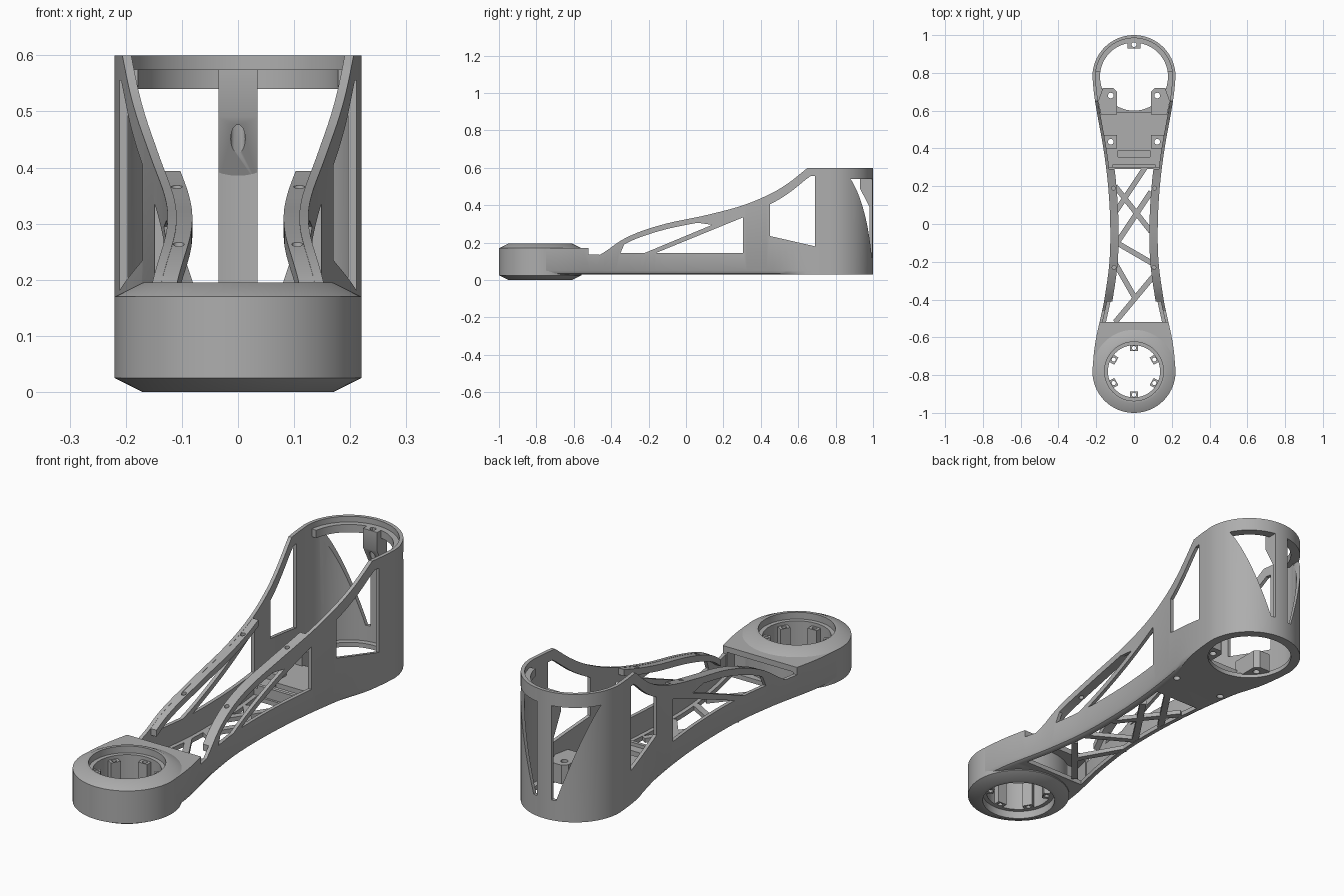
import bpy, bmesh, math
from mathutils import Matrix, Vector

if "Cube" in bpy.data.objects:
    bpy.data.objects.remove(bpy.data.objects["Cube"])

grey = bpy.data.materials.new("plain grey")
grey.use_nodes = True
tone = (0.42, 0.42, 0.42, 1)
grey.diffuse_color = tone
grey.node_tree.nodes["Principled BSDF"].inputs["Base Color"].default_value = tone

R, CY = 0.22, 0.78      # end radius and end centre distance
HOLE = 0.18             # rear floor opening


def finish(name, bm):
    bmesh.ops.recalc_face_normals(bm, faces=bm.faces)
    me = bpy.data.meshes.new(name)
    bm.to_mesh(me)
    bm.free()
    me.materials.append(grey)
    ob = bpy.data.objects.new(name, me)
    bpy.context.collection.objects.link(ob)
    return ob


def loft(name, rings, caps=True):
    """Skin closed rings of points, in order."""
    bm = bmesh.new()
    vs = [[bm.verts.new(p) for p in ring] for ring in rings]
    n = len(vs[0])
    pairs = list(zip(vs, vs[1:])) + ([] if caps else [(vs[-1], vs[0])])
    for a, b in pairs:
        for i in range(n):
            j = (i + 1) % n
            bm.faces.new((a[i], a[j], b[j], b[i]))
    if caps:
        bm.faces.new(vs[0])
        bm.faces.new(vs[-1])
    return finish(name, bm)


def prism_x(name, yz, x0, x1):
    return loft(name, [[(x, y, z) for y, z in yz] for x in (x0, x1)])


def prism_z(name, xy, z0, z1):
    return loft(name, [[(x, y, z) for x, y in xy] for z in (z0, z1)])


def box(name, x0, x1, y0, y1, z0, z1):
    return prism_z(name, [(x0, y0), (x1, y0), (x1, y1), (x0, y1)], z0, z1)


def disc(name, x, y, r, z0, z1, n=96):
    turn = [math.tau * i / n for i in range(n)]
    return prism_z(name, [(x + r * math.cos(a), y + r * math.sin(a)) for a in turn], z0, z1)


def revolve(name, profile, cy, a0=0, a1=360, n=96):
    full = a1 - a0 == 360
    angles = [math.radians(a0 + (a1 - a0) * i / n) for i in range(n + (not full))]
    rings = [[(r * math.cos(a), cy + r * math.sin(a), z) for r, z in profile] for a in angles]
    return loft(name, rings, caps=not full)


def boolean(ob, tool, op="DIFFERENCE"):
    tool.hide_render = True
    m = ob.modifiers.new("cut", "BOOLEAN")
    m.object, m.operation, m.solver = tool, op, "EXACT"
    dg = bpy.context.evaluated_depsgraph_get()
    me = bpy.data.meshes.new_from_object(ob.evaluated_get(dg))
    ob.modifiers.clear()
    ob.data = me
    bpy.data.objects.remove(tool)


def curve(pts):
    """Smooth function through the given points."""
    def slope(i):
        a, b = pts[max(i - 1, 0)], pts[min(i + 1, len(pts) - 1)]
        return (b[1] - a[1]) / (b[0] - a[0])

    def f(t):
        t = min(max(t, pts[0][0]), pts[-1][0])
        i = max(k for k in range(len(pts) - 1) if pts[k][0] <= t)
        (p, u), (q, v) = pts[i], pts[i + 1]
        h, s = q - p, (t - p) / (q - p)
        return (u * (1 + 2 * s) * (1 - s) ** 2 + h * slope(i) * s * (1 - s) ** 2
                + v * s * s * (3 - 2 * s) + h * slope(i + 1) * s * s * (s - 1))
    return f


def steps(a, b, n):
    return [a + (b - a) * i / n for i in range(n + 1)]


width = curve([(-0.78, R), (-0.68, 0.212), (-0.6, 0.2), (-0.5, 0.178), (-0.4, 0.157), (-0.2, 0.13),
               (0, 0.126), (0.2, 0.137), (0.4, 0.162), (0.6, 0.198), (0.7, 0.213), (0.78, R)])
top = curve([(-0.46, 0.135), (-0.42, 0.16), (-0.35, 0.21), (-0.25, 0.257), (-0.1, 0.303),
             (0.1, 0.345), (0.3, 0.398), (0.45, 0.46), (0.55, 0.52), (0.65, 0.6)])


def outline(y0, inset, y1=CY):
    """Plan shape of the arm; it gains the round rear end when it reaches that far."""
    off = inset if callable(inset) else (lambda y: inset)
    right = [(width(y) - off(y), y) for y in steps(y0, y1, 44)]
    if y1 == CY:
        r = R - off(CY)
        right += [(r * math.cos(a), CY + r * math.sin(a)) for a in steps(0, math.pi / 2, 24)[1:-1]]
        tip = [(0, CY + r)]
    else:
        tip = []
    return right + tip + [(-x, y) for x, y in reversed(right)]


# Arm shell: hollow body trimmed to the side silhouette
def soft(y):
    return 0.02 * min(1, max(0, (0.62 - y) / 0.15))


levels = [(0.03, soft), (0.036, lambda y: soft(y) * 0.4), (0.05, 0), (0.6, 0)]
body = loft("arm_shell", [[(x, y, z) for x, y in outline(-0.76, s)] for z, s in levels])
side = [(-0.8, 0), (-0.8, 0.17), (-0.52, 0.17), (-0.52, 0.137)]
side += [(y, top(y)) for y in steps(-0.46, 0.65, 40)] + [(0.65, 0.7), (1.1, 0.7), (1.1, 0)]
boolean(body, prism_x("silhouette", side, -0.4, 0.4), "INTERSECT")
boolean(body, prism_z("inside", outline(-0.52, 0.016), 0.05, 0.8))
boolean(body, prism_z("neck_inside", outline(-0.6, 0.02, -0.4), 0.05, 0.145))
boolean(body, disc("front_bore", 0, -CY, 0.16, -0.1, 0.4))
boolean(body, disc("rear_bore", 0, CY, HOLE, -0.1, 0.2))
boolean(body, prism_z("floor_window", outline(-0.54, 0.034, 0.29), -0.1, 0.1))

# Side windows, cut through both walls
upper = [(y, top(y) - 0.03) for y in steps(-0.33, 0.06, 14)]
windows = [
    [(-0.16, 0.145), (0.305, 0.145), (0.305, 0.335)],
    [(-0.35, 0.145), (-0.22, 0.145), (0.14, 0.295)] + upper[::-1],
    [(0.45, 0.235), (0.69, 0.18), (0.69, 0.555), (0.665, 0.555)]
    + [(y, top(y) - 0.055) for y in steps(0.64, 0.45, 8)],
]
for pts in windows:
    boolean(body, prism_x("side_window", pts, -0.4, 0.4))

# Rear windows either side of the middle post
for s in (-1, 1):
    tri = [(0.035, 0.12), (0.055, 0.12), (0.196, 0.54), (0.035, 0.54)]
    boolean(body, loft("rear_window", [[(s * x, y, z) for x, z in tri] for y in (0.85, 1.1)]))

# Floor lattice
struts = [((-0.10, -0.52), (0.1, -0.28)), ((-0.11, -0.19), (0.01, -0.4)), ((-0.09, -0.1), (0.1, -0.21)),
          ((-0.09, -0.1), (0.09, 0.17)), ((-0.1, 0.2), (0.09, -0.04)), ((-0.1, 0.06), (0.06, 0.3))]
for a, b in struts:
    a, b = Vector(a), Vector(b)
    d = (b - a).normalized() * 0.014
    n = Vector((-d.y, d.x))
    prism_z("floor_strut", [a + n, a - n, b - n, b + n], 0.031, 0.05)

# Mounting plate with its slot
plate = prism_z("mounting_plate", outline(0.3, 0.012, 0.59), 0.04, 0.08)
boolean(plate, disc("bore", 0, CY, HOLE, -0.1, 0.2))
boolean(plate, box("slot", -0.085, 0.085, 0.355, 0.39, 0.06, 0.2))
box("plate_lip", -0.115, 0.115, 0.3, 0.315, 0.06, 0.095)

# Mounting posts with screw holes through the floor
for s in (-1, 1):
    rear = [(0.175, 0.58), (0.09, 0.58), (0.09, 0.7), (0.11, 0.72), (0.165, 0.72), (0.19, 0.65)]
    front = [(0.09, 0.4), (0.15, 0.4), (0.158, 0.47), (0.09, 0.47)]
    for name, pts, hy, z in (("rear_post", rear, 0.68, 0.13), ("front_post", front, 0.435, 0.11)):
        post = prism_z(name, [(s * x, y) for x, y in pts], 0.045, z)
        parts = [post, body] + ([plate] if hy < 0.5 else [])
        for ob in parts:
            boolean(ob, disc("screw_hole", s * 0.123, hy, 0.015, -0.1, 0.17, 24))

# Inner rails along the top edges
for s in (-1, 1):
    rings = []
    for y in steps(-0.41, 0.29, 40):
        w, z = width(y), top(y)
        rings.append([(s * (w - 0.044), y, z - 0.03), (s * (w - 0.008), y, z - 0.03),
                      (s * (w - 0.008), y, z - 0.001), (s * (w - 0.044), y, z - 0.001)])
    rail = loft("top_rail", rings)
    for y in (-0.23, 0.19):
        boolean(rail, disc("rail_hole", s * (width(y) - 0.027), y, 0.01, 0, 0.6, 20))

# Rear rim and the boss on the middle post
revolve("rear_rim", [(HOLE, 0.54), (0.212, 0.54), (0.212, 0.575), (HOLE, 0.575)], CY, 8, 172, 60)
boss = prism_x("rear_boss", [(0.93, 0.575), (0.93, 0.49), (0.992, 0.37), (0.992, 0.575)], -0.035, 0.035)
boolean(boss, disc("boss_hole", 0, 0.95, 0.013, 0.3, 0.7, 24))

# Front clamp ring with liner and six drilled tabs
revolve("front_ring", [(0.156, 0), (0.17, 0), (R, 0.025), (R, 0.17), (0.17, 0.195), (0.156, 0.195)], -CY)
revolve("ring_liner", [(0.138, 0.035), (0.158, 0.035), (0.158, 0.165), (0.138, 0.165)], -CY)
tab = box("ring_tab", 0.108, 0.145, -0.022, 0.022, 0.035, 0.15)
boolean(tab, disc("tab_hole", 0.124, 0, 0.011, 0, 0.3, 20))
for k in range(6):
    t = tab if k == 0 else tab.copy()
    if k:
        bpy.context.collection.objects.link(t)
    t.matrix_world = Matrix.Translation((0, -CY, 0)) @ Matrix.Rotation(math.radians(30 + 60 * k), 4, "Z")

# Smooth the curved walls, keep hard edges
for ob in bpy.data.objects:
    ob.select_set(ob.type == "MESH")
bpy.context.view_layer.objects.active = body
bpy.ops.object.shade_smooth_by_angle(angle=math.radians(30))
